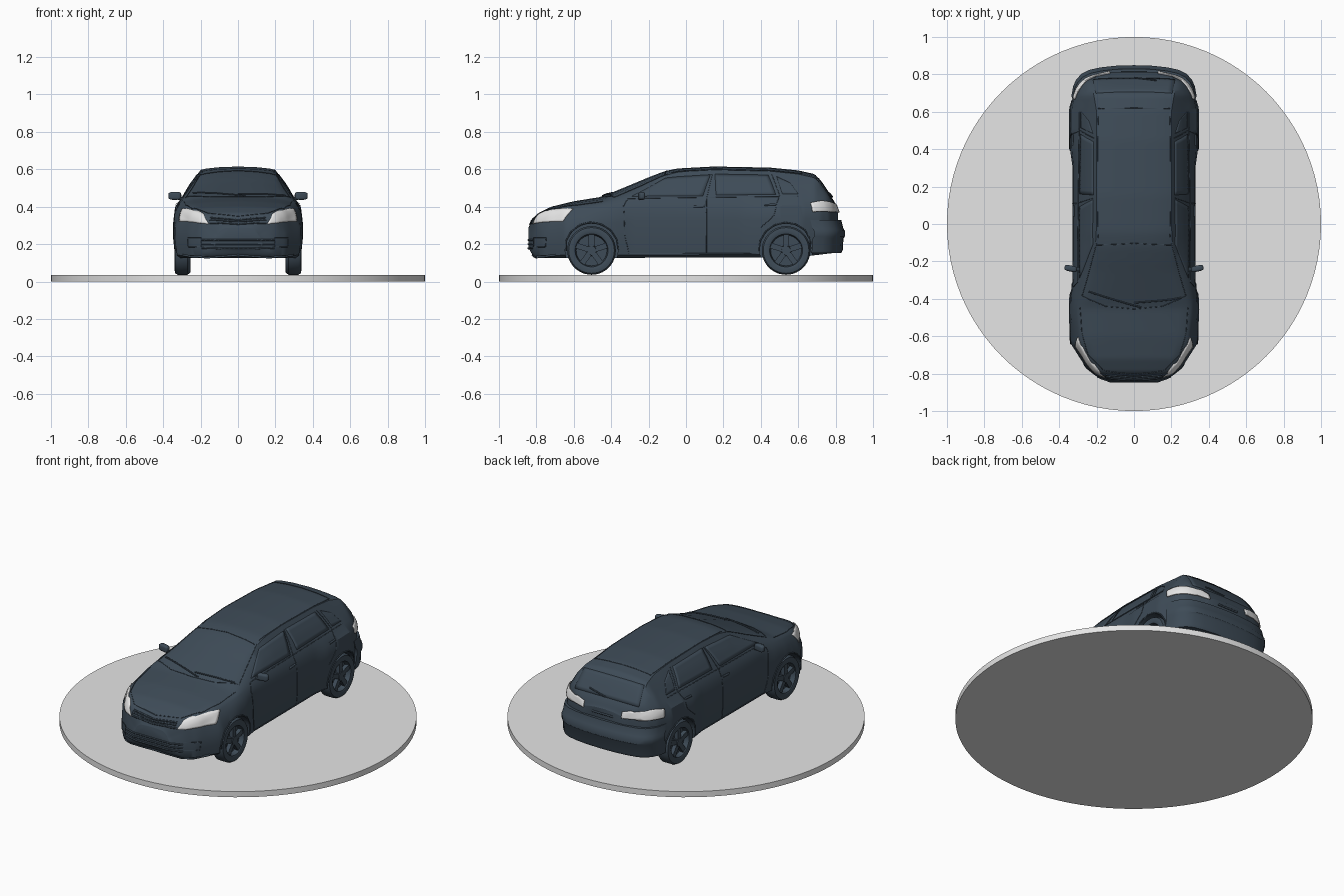
import bpy, bmesh, math
from mathutils import Vector, Matrix
from mathutils.bvhtree import BVHTree

if "Cube" in bpy.data.objects:
    bpy.data.objects.remove(bpy.data.objects["Cube"])


def material(name, rgb):
    m = bpy.data.materials.new(name)
    m.use_nodes = True
    m.diffuse_color = (*rgb, 1)
    m.node_tree.nodes["Principled BSDF"].inputs["Base Color"].default_value = (*rgb, 1)
    return m


paint = material("slate_blue", (0.048, 0.071, 0.096))
lamp = material("lamp_white", (0.83, 0.83, 0.83))
grey = material("stand_grey", (0.79, 0.79, 0.79))


def finish(name, bm, mat, angle=35):
    mesh = bpy.data.meshes.new(name)
    bm.to_mesh(mesh)
    bm.free()
    ob = bpy.data.objects.new(name, mesh)
    bpy.context.collection.objects.link(ob)
    mesh.materials.append(mat)
    smooth(ob, angle)
    return ob


def smooth(ob, angle):
    bpy.ops.object.select_all(action="DESELECT")
    ob.select_set(True)
    bpy.context.view_layer.objects.active = ob
    bpy.ops.object.shade_smooth_by_angle(angle=math.radians(angle))


# Round stand
bm = bmesh.new()
bmesh.ops.create_cone(bm, cap_ends=True, segments=96, radius1=1, radius2=1, depth=0.035,
                      matrix=Matrix.Translation((0, 0, 0.0175)))
finish("round_stand", bm, grey)

# Body lines along the length: (y, value)
TOP = [(-.842, .28), (-.832, .315), (-.79, .366), (-.72, .4), (-.6, .429), (-.45, .453), (-.2, .557),
       (-.12, .588), (-.05, .604), (.15, .615), (.45, .609), (.6, .594), (.69, .574), (.73, .525),
       (.795, .425), (.812, .385)]
EDGE = [(-.842, .07), (-.8, .18), (-.74, .225), (-.64, .26), (-.44, .282), (-.1, .205), (0, .2),
        (.6, .2), (.69, .215), (.76, .228), (.79, .19), (.812, .1)]
DROP = [(-.84, .005), (-.5, .022), (-.25, .03), (0, .018), (.7, .02), (.81, .01)]
BELT_X = [(-.842, .1), (-.8, .205), (-.74, .252), (-.64, .295), (-.45, .314), (.3, .3), (.69, .292),
          (.76, .255), (.79, .2), (.812, .12)]
BELT_Z = [(-.842, .25), (-.8, .325), (-.64, .382), (-.45, .41), (-.3, .43), (.6, .452), (.74, .445),
          (.79, .415), (.812, .37)]
CHEEK = [(-.7, .3), (-.6, .5), (-.5, .8)]
WIDTH = [(-.842, .12), (-.82, .19), (-.77, .255), (-.64, .338), (-.5, .345), (-.4, .343), (-.3, .328),
         (.3, .328), (.4, .342), (.62, .342), (.72, .31), (.77, .272), (.795, .215), (.812, .135)]
FLOOR = [(-.842, .18), (-.82, .14), (-.79, .125), (.6, .13), (.81, .155)]


def line(keys, y):
    if y <= keys[0][0]:
        return keys[0][1]
    for (a, u), (b, v) in zip(keys, keys[1:]):
        if y <= b:
            return u + (v - u) * (y - a) / (b - a)
    return keys[-1][1]


def soft(keys, y):
    return sum(line(keys, y + d * 0.004) for d in (-2, -1, 0, 1, 2)) / 5


def section(y):
    top, edge, drop, bx, bz, cheek, w, floor = [
        soft(k, y) for k in (TOP, EDGE, DROP, BELT_X, BELT_Z, CHEEK, WIDTH, FLOOR)]
    ez, h = top - drop, bz - floor
    half = [(edge * .5, top - drop * .2), (edge * .85, top - drop * .6), (edge, ez),
            ((edge + bx) / 2 + .006, (ez + bz) / 2), (bx, bz), (bx + (w - bx) * cheek, bz - h * .14),
            (w, bz - h * .36), (w, floor + h * .3), (w - .008, floor + .015), (w - .03, floor)]
    return [(0, top)] + half + [(0, floor)] + [(-x, z) for x, z in reversed(half)]


def loft(rings):
    """Closed skin through a list of rings of 3D points."""
    bm = bmesh.new()
    rings = [[bm.verts.new(p) for p in ring] for ring in rings]
    for a, b in zip(rings, rings[1:]):
        for k in range(len(a)):
            n = (k + 1) % len(a)
            bm.faces.new((a[k], a[n], b[n], b[k]))
    bm.faces.new(rings[0])
    bm.faces.new(rings[-1])
    bmesh.ops.recalc_face_normals(bm, faces=bm.faces)
    return bm


# Lofted car body
STEPS = 110
stations = [-.015 - .827 * math.cos(math.pi * i / STEPS) for i in range(STEPS + 1)]
bm = loft([[(x, y, z) for x, z in section(y)] for y in stations])
skin = BVHTree.FromBMesh(bm)
body = finish("car_body", bm, paint)

# Rear bumper: plan outline stacked at several heights, each with an inset
PLAN = [(.335, .685), (.325, .74), (.308, .775), (.28, .805), (.24, .825), (.18, .838), (.1, .847), (0, .85)]
outline = PLAN + [(-x, y) for x, y in reversed(PLAN[:-1])]
LEVELS = [(.152, .02), (.168, .012), (.23, .008), (.24, .001), (.272, .001), (.284, .009), (.33, .02)]
finish("rear_bumper", loft([[(x * (1 - d), y - d, z) for x, y in outline] for z, d in LEVELS]), paint)

# Wheel arches
AXLES = {"front": -0.505, "rear": 0.535}
for y in AXLES.values():
    for s in (1, -1):
        bm = bmesh.new()
        bmesh.ops.create_cone(bm, cap_ends=True, segments=48, radius1=.141, radius2=.141, depth=.2,
                              matrix=Matrix.Translation((s * .32, y, .168)) @ Matrix.Rotation(math.pi / 2, 4, "Y"))
        cutter = finish("arch_cutter", bm, paint)
        mod = body.modifiers.new("arch", "BOOLEAN")
        mod.operation, mod.solver, mod.object = "DIFFERENCE", "EXACT", cutter
        bpy.context.view_layer.objects.active = body
        bpy.ops.object.modifier_apply(modifier=mod.name)
        bpy.data.objects.remove(cutter)
smooth(body, 32)


def snap(p, lift):
    loc, normal, _, _ = skin.find_nearest(Vector(p))
    return loc + normal * lift, normal


def panel(name, corners, mat, lift=.004, nu=14, nv=6):
    """Thin plate laid over the body between four corners."""
    a, b, c, d = map(Vector, corners)
    bm = bmesh.new()
    grid = []
    for i in range(nu + 1):
        lo, hi = a.lerp(b, i / nu), d.lerp(c, i / nu)
        grid.append([bm.verts.new(snap(lo.lerp(hi, j / nv), lift)[0]) for j in range(nv + 1)])
    for i in range(nu):
        for j in range(nv):
            bm.faces.new((grid[i][j], grid[i + 1][j], grid[i + 1][j + 1], grid[i][j + 1]))
    bm.normal_update()
    if sum(f.normal.dot(snap(f.calc_center_median(), 0)[1]) for f in bm.faces) < 0:
        bmesh.ops.reverse_faces(bm, faces=bm.faces)
    mod = finish(name, bm, mat).modifiers.new("thickness", "SOLIDIFY")
    mod.thickness = .006


def strip(name, pts, r=.0018, lift=.001, closed=False):
    """Thin rod following the body surface."""
    pts = [Vector(p) for p in pts]
    if closed:
        pts.append(pts[0])
    path = [snap(a.lerp(b, k / 8), lift)[0] for a, b in zip(pts, pts[1:]) for k in range(8)]
    path.append(snap(pts[-1], lift)[0])
    cu = bpy.data.curves.new(name, "CURVE")
    cu.dimensions, cu.bevel_depth, cu.bevel_resolution = "3D", r, 1
    sp = cu.splines.new("POLY")
    sp.points.add(len(path) - 1)
    for q, p in zip(sp.points, path):
        q.co = (*p, 1)
    cu.materials.append(paint)
    bpy.context.collection.objects.link(bpy.data.objects.new(name, cu))


def wheel(name, s, y):
    bm = bmesh.new()
    profile = [(0, .255), (.118, .255), (.13, .27), (.13, .322), (.122, .336), (.1, .34),
               (.088, .335), (.082, .305), (0, .305)]
    vs = [bm.verts.new((x, 0, r)) for r, x in profile]
    es = [bm.edges.new(p) for p in zip(vs, vs[1:])]
    bmesh.ops.spin(bm, geom=vs + es, cent=(0, 0, 0), axis=(1, 0, 0), angle=math.tau, steps=40)
    bmesh.ops.remove_doubles(bm, verts=bm.verts, dist=1e-5)
    for k in range(5):
        spoke = Matrix.Rotation(math.tau * k / 5, 4, "X") @ Matrix.Translation((.317, 0, .05))
        bmesh.ops.create_cube(bm, size=1, matrix=spoke @ Matrix.Diagonal((.024, .03, .07, 1)))
    bmesh.ops.create_cone(bm, cap_ends=True, segments=20, radius1=.03, radius2=.024, depth=.032,
                          matrix=Matrix.Translation((.317, 0, 0)) @ Matrix.Rotation(math.pi / 2, 4, "Y"))
    bmesh.ops.transform(bm, matrix=Matrix.Translation((0, y, .166)) @ Matrix.Diagonal((s, 1, 1, 1)), verts=bm.verts)
    bmesh.ops.recalc_face_normals(bm, faces=bm.faces)
    finish(name, bm, paint)


def rounded_box(name, centre, size, turn):
    bm = bmesh.new()
    bmesh.ops.create_cube(bm, size=2)
    bmesh.ops.bevel(bm, geom=bm.edges[:], offset=.6, segments=4, affect="EDGES", profile=.5)
    bmesh.ops.transform(bm, verts=bm.verts, matrix=Matrix.Translation(centre) @ Matrix.Rotation(turn, 4, "Z")
                        @ Matrix.Diagonal((*size, 1)))
    finish(name, bm, paint)


# Paired parts on both sides
for side, s in (("left", 1), ("right", -1)):
    def flank(*yz):
        return [(s * (.3 - max(z - .44, 0) * .6 + max(.44 - z, 0) * .25), y, z) for y, z in yz]

    for end, y in AXLES.items():
        wheel(f"{side}_{end}_wheel", s, y)
        arc = [(y + .147 * math.cos(t * .4), .168 + .147 * math.sin(t * .4)) for t in range(9)]
        strip(f"{side}_{end}_arch_lip", flank(*arc), .004)
    panel(f"{side}_headlight", [(s * .155, -.815, .306), (s * .315, -.66, .322), (s * .3, -.605, .388),
                                (s * .185, -.78, .356)], lamp)
    panel(f"{side}_taillight", [(s * .13, .82, .368), (s * .32, .675, .372), (s * .31, .665, .415),
                                (s * .13, .815, .408)], lamp, .008)
    windows = {"front": flank((-.29, .455), (.09, .455), (.13, .572), (-.11, .56)),
               "rear": flank((.16, .46), (.48, .465), (.44, .572), (.155, .575)),
               "quarter": flank((.515, .468), (.6, .468), (.555, .53), (.485, .565))}
    for part, corners in windows.items():
        panel(f"{side}_{part}_window", corners, paint, .002)
    strip(f"{side}_front_door_seam", flank((-.31, .44), (-.335, .4), (-.325, .25), (-.3, .145)))
    strip(f"{side}_middle_door_seam", flank((.14, .575), (.11, .44), (.11, .145)))
    strip(f"{side}_rear_door_seam", flank((.46, .575), (.5, .46), (.47, .35), (.4, .29)))
    strip(f"{side}_sill_seam", flank((-.3, .145), (.37, .145)))
    strip(f"{side}_belt_trim", flank((-.31, .442), (.6, .455)))
    for part, y in (("front", .04), ("rear", .42)):
        strip(f"{side}_{part}_handle", flank((y, .395), (y + .06, .398)), .006)
    strip(f"{side}_roof_seam", [(s * .197, y, .6) for y in (-.08, .2, .45, .62)])
    strip(f"{side}_pillar_seam", [(s * .275, -.38, .45), (s * .2, -.1, .58)])
    strip(f"{side}_hood_seam", [(s * .285, -.44, .42), (s * .275, -.58, .4), (s * .24, -.7, .385),
                                (s * .16, -.78, .36), (0, -.805, .35)])
    strip(f"{side}_fog_recess", [(s * .2, -.82, .235), (s * .275, -.75, .235), (s * .265, -.75, .185),
                                 (s * .2, -.82, .185)], closed=True)
    rounded_box(f"{side}_mirror", (s * .338, -.238, .458), (.034, .016, .021), s * .2)
    rounded_box(f"{side}_mirror_arm", (s * .302, -.242, .444), (.025, .01, .008), 0)

# Windscreen, roof and rear glass lines
strip("windscreen_base_seam", [(-.28, -.38, .445), (-.15, -.44, .45), (0, -.455, .455), (.15, -.44, .45),
                               (.28, -.38, .445)])
strip("windscreen_top_seam", [(-.2, -.115, .58), (0, -.105, .6), (.2, -.115, .58)])
strip("roof_rear_seam", [(x * .04, .622, .6) for x in range(-5, 6)])
panel("rear_window", [(-.22, .775, .445), (.22, .775, .445), (.205, .702, .55), (-.205, .702, .55)], paint, .002)

# Wipers
strip("right_wiper", [(-.24, -.36, .47), (0, -.435, .46), (.04, -.445, .455)], .004, .004)
strip("left_wiper", [(0, -.42, .465), (.2, -.4, .455), (.25, -.39, .45)], .004, .004)
strip("rear_wiper", [(0, .78, .45), (.12, .765, .47)], .004, .005)

# Grille, bumper and tailgate details
for k in range(3):
    z = .31 + k * .018
    strip(f"upper_grille_bar_{k + 1}", [(-.15, -.81, z), (0, -.84, z), (.15, -.81, z)], .005)
    z = .178 + k * .022
    strip(f"lower_grille_bar_{k + 1}", [(-.2, -.825, z), (0, -.85, z), (.2, -.825, z)], .005)
strip("front_lip", [(-.3, -.7, .14), (-.2, -.79, .138), (0, -.82, .14), (.2, -.79, .138), (.3, -.7, .14)], .006)
strip("tailgate_handle", [(-.07, .82, .36), (.07, .82, .36)], .006)
